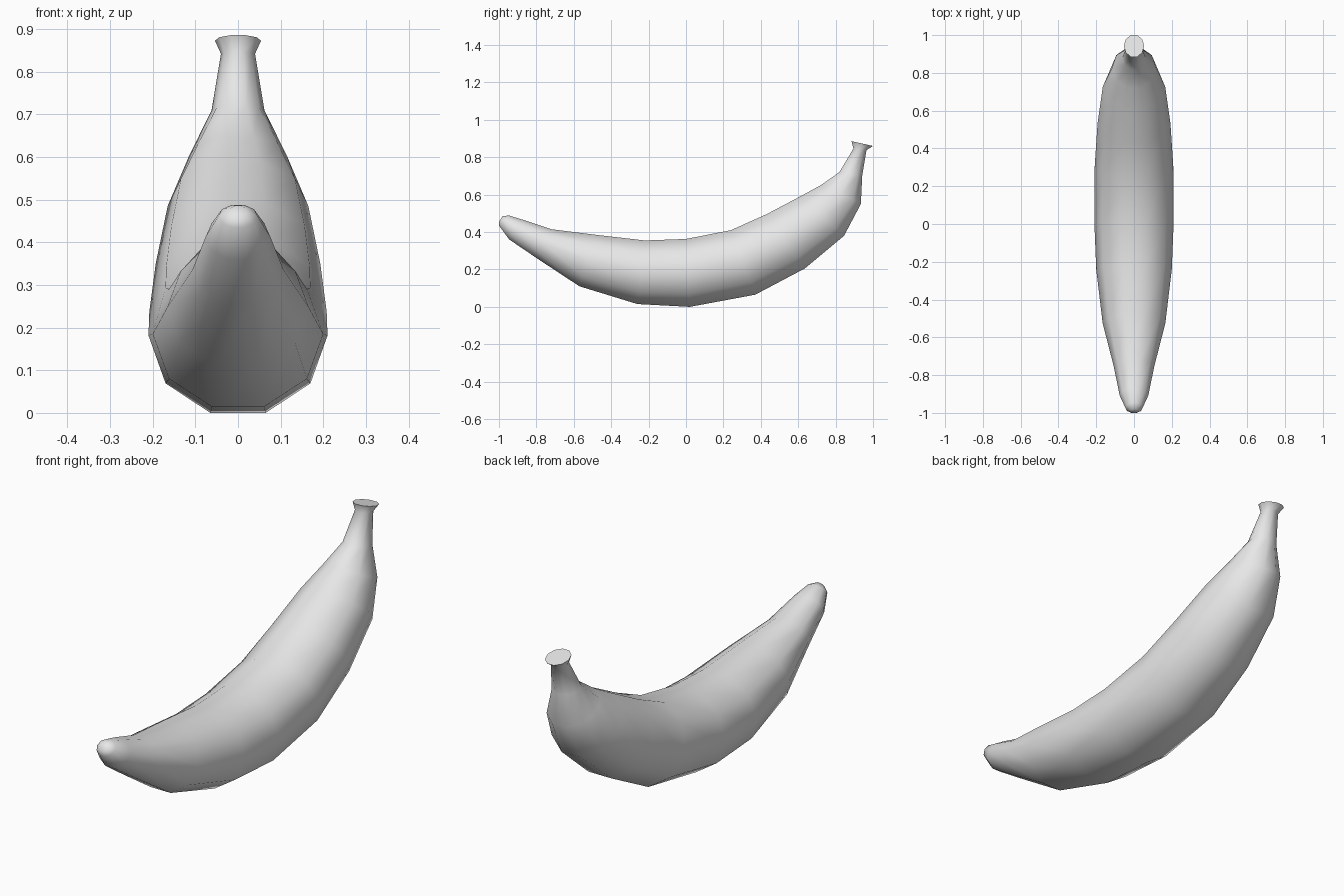
import bpy
import bmesh
import math
from mathutils import Vector

cube = bpy.data.objects.get("Cube")
if cube:
    bpy.data.objects.remove(cube, do_unlink=True)

SIDES = 10

# Cross-sections: outer-curve (y, z), inner-curve (y, z), half width
SECTIONS = [
    ((-1.0, .455), (-.98, .486), .022),
    ((-1.0, .435), (-.945, .488), .046),
    ((-.945, .36), (-.87, .465), .076),
    ((-.79, .255), (-.72, .415), .107),
    ((-.57, .11), (-.48, .385), .166),
    ((-.26, .015), (-.22, .355), .2),
    ((.02, 0), (0, .363), .21),
    ((.37, .065), (.24, .41), .208),
    ((.635, .205), (.43, .495), .193),
    ((.845, .38), (.61, .59), .165),
    ((.935, .55), (.72, .65), .116),
    ((.942, .70), (.82, .72), .062),
    ((.965, .838), (.895, .846), .04),
    ((1.0, .86), (.885, .886), .054),
]


def add_ring(bm, outer, inner, half_width):
    low, high = Vector((0, *outer)), Vector((0, *inner))
    centre = (low + high) / 2
    up = (high - low) / 2 / math.cos(math.pi / SIDES)
    side = Vector((half_width, 0, 0))
    angles = [(i + .5) * math.tau / SIDES for i in range(SIDES)]
    return [bm.verts.new(centre + side * math.sin(a) + up * math.cos(a))
            for a in angles]


# Curved fruit body with blossom tip and flared stem
bm = bmesh.new()
rings = [add_ring(bm, *section) for section in SECTIONS]
for a, b in zip(rings, rings[1:]):
    for i in range(SIDES):
        j = (i + 1) % SIDES
        bm.faces.new((a[i], a[j], b[j], b[i]))
bm.faces.new(rings[0])
bm.faces.new(rings[-1])
bmesh.ops.recalc_face_normals(bm, faces=bm.faces)

mesh = bpy.data.meshes.new("banana")
bm.to_mesh(mesh)
bm.free()
banana = bpy.data.objects.new("banana", mesh)
bpy.context.collection.objects.link(banana)

# Plain grey skin
grey = (.8, .8, .8, 1)
skin = bpy.data.materials.new("light grey")
skin.use_nodes = True
skin.diffuse_color = grey
skin.node_tree.nodes["Principled BSDF"].inputs["Base Color"].default_value = grey
mesh.materials.append(skin)

# Smooth skin, crisp rim at the cut stem
bpy.ops.object.select_all(action="DESELECT")
banana.select_set(True)
bpy.context.view_layer.objects.active = banana
bpy.ops.object.shade_smooth_by_angle(angle=math.radians(75))
